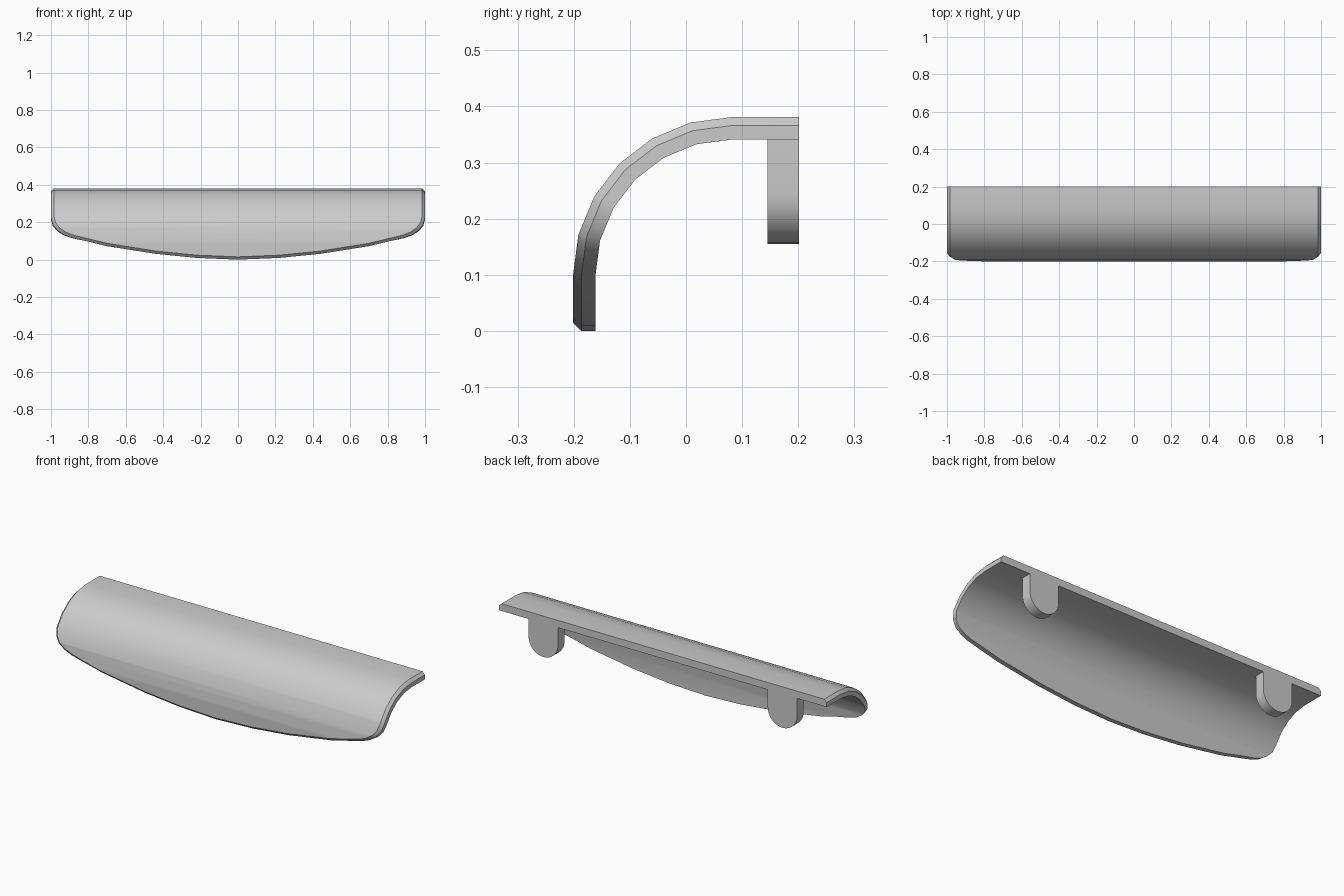
import bpy, bmesh
from math import sin, cos, pi
from mathutils import Vector

cube = bpy.data.objects.get("Cube")
if cube:
    bpy.data.objects.remove(cube)

THICK, CHAMFER = 0.04, 0.015
RADIUS, STEPS = 0.283, 6
CY, CZ, BACK = 0.0815, 0.098, 0.2015

grey = bpy.data.materials.new("plain grey")
grey.use_nodes = True
colour = (0.6, 0.6, 0.6, 1)
grey.diffuse_color = colour
grey.node_tree.nodes["Principled BSDF"].inputs["Base Color"].default_value = colour


def finish(bm, name):
    bmesh.ops.recalc_face_normals(bm, faces=bm.faces)
    mesh = bpy.data.meshes.new(name)
    bm.to_mesh(mesh)
    bm.free()
    mesh.materials.append(grey)
    obj = bpy.data.objects.new(name, mesh)
    bpy.context.collection.objects.link(obj)
    bpy.ops.object.select_all(action='DESELECT')
    obj.select_set(True)
    bpy.context.view_layer.objects.active = obj
    bpy.ops.object.shade_smooth_by_angle(angle=pi / 7)
    return obj


def skin(bm, loops):
    """Close a stack of matching loops into a solid."""
    rings = [[bm.verts.new(p) for p in loop] for loop in loops]
    n = len(rings[0])
    for a, b in zip(rings, rings[1:]):
        for i in range(n):
            j = (i + 1) % n
            bm.faces.new((a[i], a[j], b[j], b[i]))
    bm.faces.new(rings[0])
    bm.faces.new(rings[-1])


# Cross-section stations: outer and inner points, flat back then a quarter arc
def arc_point(r, i):
    a = pi / 2 * (1 - i / STEPS)
    return Vector((0, CY - r * cos(a), CZ + r * sin(a)))


inner_r = RADIUS - THICK
outer = [Vector((0, BACK, CZ + RADIUS))] + [arc_point(RADIUS, i) for i in range(STEPS + 1)]
inner = [Vector((0, BACK, CZ + inner_r))] + [arc_point(inner_r, i) for i in range(STEPS + 1)]
outer.append(Vector((0, CY - RADIUS, 0)))
inner.append(Vector((0, CY - inner_r, 0)))
stations = [0]
for p, q in zip(outer, outer[1:]):
    stations.append(stations[-1] + (q - p).length)
total = stations[-1]

# Unrolled outline: across, and height above the lower lip
half = [(1, total), (1, 0.24), (0.99, 0.195), (0.965, 0.16), (0.93, 0.135),
        (0.885, 0.117), (0.7, 0.072), (0.44, 0.031), (0.22, 0.009)]
outline = [Vector((x, total - h)) for x, h in half] + [Vector((0, total))]
outline += [Vector((-x, total - h)) for x, h in reversed(half)]


def inset(points, d):
    result = []
    for i, p in enumerate(points):
        normals = []
        for a, b in ((i - 1, i), (i, i + 1)):
            if a >= 0 and b < len(points):
                t = (points[b] - points[a]).normalized()
                normals.append(Vector((-t.y, t.x)))
        m = sum(normals, Vector((0, 0))).normalized()
        result.append(p + m * d / m.dot(normals[0]))
    return result


# Curved cover: chamfered flat plate, cut at the stations, then bent
bm = bmesh.new()
layers = [(inset(outline, CHAMFER), 0), (outline, CHAMFER), (outline, THICK)]
skin(bm, [[(p.x, p.y, d) for p in pts] for pts, d in layers])
for s in stations[1:-1]:
    bmesh.ops.bisect_plane(bm, geom=bm.verts[:] + bm.edges[:] + bm.faces[:],
                           dist=1e-5, plane_co=(0, s, 0), plane_no=(0, 1, 0))
for v in bm.verts:
    x, s, d = v.co
    k = max(i for i in range(len(stations) - 1) if i == 0 or stations[i] <= s + 1e-5)
    t = (s - stations[k]) / (stations[k + 1] - stations[k])
    p = outer[k].lerp(outer[k + 1], t).lerp(inner[k].lerp(inner[k + 1], t), d / THICK)
    v.co = (x, p.y, p.z)
finish(bm, "curved_cover")

# Round-ended mounting tabs under the back edge
TAB_R, TAB_X, TAB_LOW, TAB_DEPTH = 0.09, 0.73, 0.155, 0.056
for side, name in ((1, "left_tab"), (-1, "right_tab")):
    top = CZ + inner_r + 0.002
    profile = [(TAB_R, top)]
    profile += [(TAB_R * cos(pi * i / 16), TAB_LOW + TAB_R - TAB_R * sin(pi * i / 16))
                for i in range(17)]
    profile.append((-TAB_R, top))
    bm = bmesh.new()
    skin(bm, [[(side * TAB_X + x, y, z) for x, z in profile]
              for y in (BACK - TAB_DEPTH, BACK)])
    finish(bm, name)
